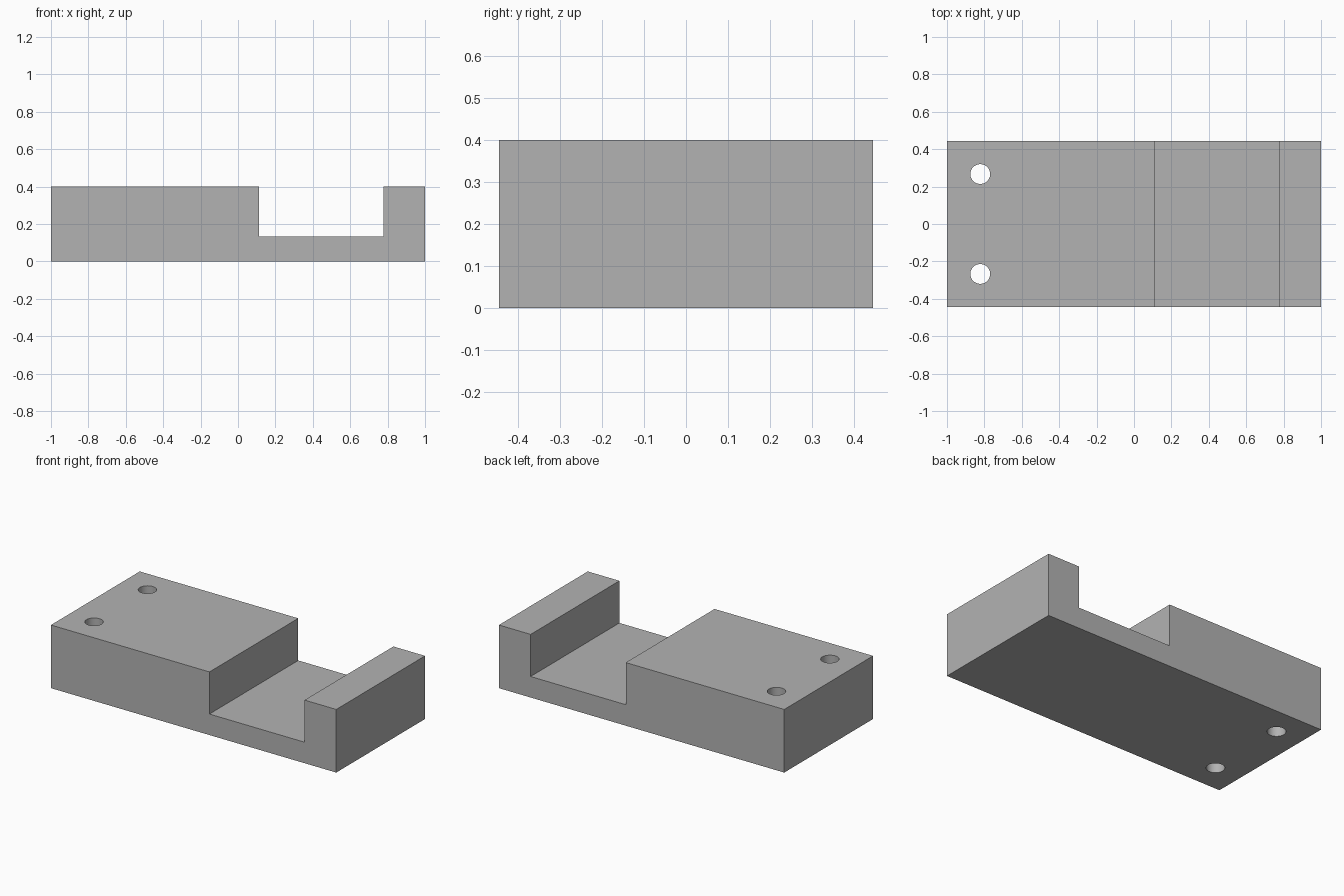
import bpy
import bmesh

cube = bpy.data.objects.get("Cube")
if cube:
    bpy.data.objects.remove(cube, do_unlink=True)

HALF_WIDTH = 0.4445
HEIGHT = 0.4

grey = bpy.data.materials.new("plain grey")
grey.use_nodes = True
colour = (0.45, 0.45, 0.45, 1)
grey.diffuse_color = colour
grey.node_tree.nodes["Principled BSDF"].inputs["Base Color"].default_value = colour

# Block with a wide channel: side profile extruded along y
profile = [(-1, 0), (1, 0), (1, HEIGHT), (0.778, HEIGHT), (0.778, 0.133),
           (0.111, 0.133), (0.111, HEIGHT), (-1, HEIGHT)]
bm = bmesh.new()
face = bm.faces.new([bm.verts.new((x, -HALF_WIDTH, z)) for x, z in profile])
extruded = bmesh.ops.extrude_face_region(bm, geom=[face])["geom"]
bmesh.ops.translate(bm, vec=(0, 2 * HALF_WIDTH, 0),
                    verts=[v for v in extruded if isinstance(v, bmesh.types.BMVert)])
bmesh.ops.recalc_face_normals(bm, faces=bm.faces)
mesh = bpy.data.meshes.new("slotted_block")
bm.to_mesh(mesh)
bm.free()
mesh.materials.append(grey)
block = bpy.data.objects.new("slotted_block", mesh)
bpy.context.collection.objects.link(block)

# Pair of through holes near the left-hand end of the front
cutters = []
for side in (-1, 1):
    bpy.ops.mesh.primitive_cylinder_add(vertices=48, radius=0.053, depth=1,
                                        location=(-0.822, side * 0.267, HEIGHT / 2))
    cutter = bpy.context.object
    cutter.name = "hole_cutter"
    cutter.data.materials.append(grey)
    cutters.append(cutter)
    cut = block.modifiers.new("hole", "BOOLEAN")
    cut.operation = "DIFFERENCE"
    cut.solver = "EXACT"
    cut.object = cutter

# Bake the holes, then smooth only their walls
bpy.ops.object.select_all(action="DESELECT")
block.select_set(True)
bpy.context.view_layer.objects.active = block
for name in [m.name for m in block.modifiers]:
    bpy.ops.object.modifier_apply(modifier=name)
for cutter in cutters:
    bpy.data.objects.remove(cutter, do_unlink=True)
bpy.ops.object.shade_smooth_by_angle()
